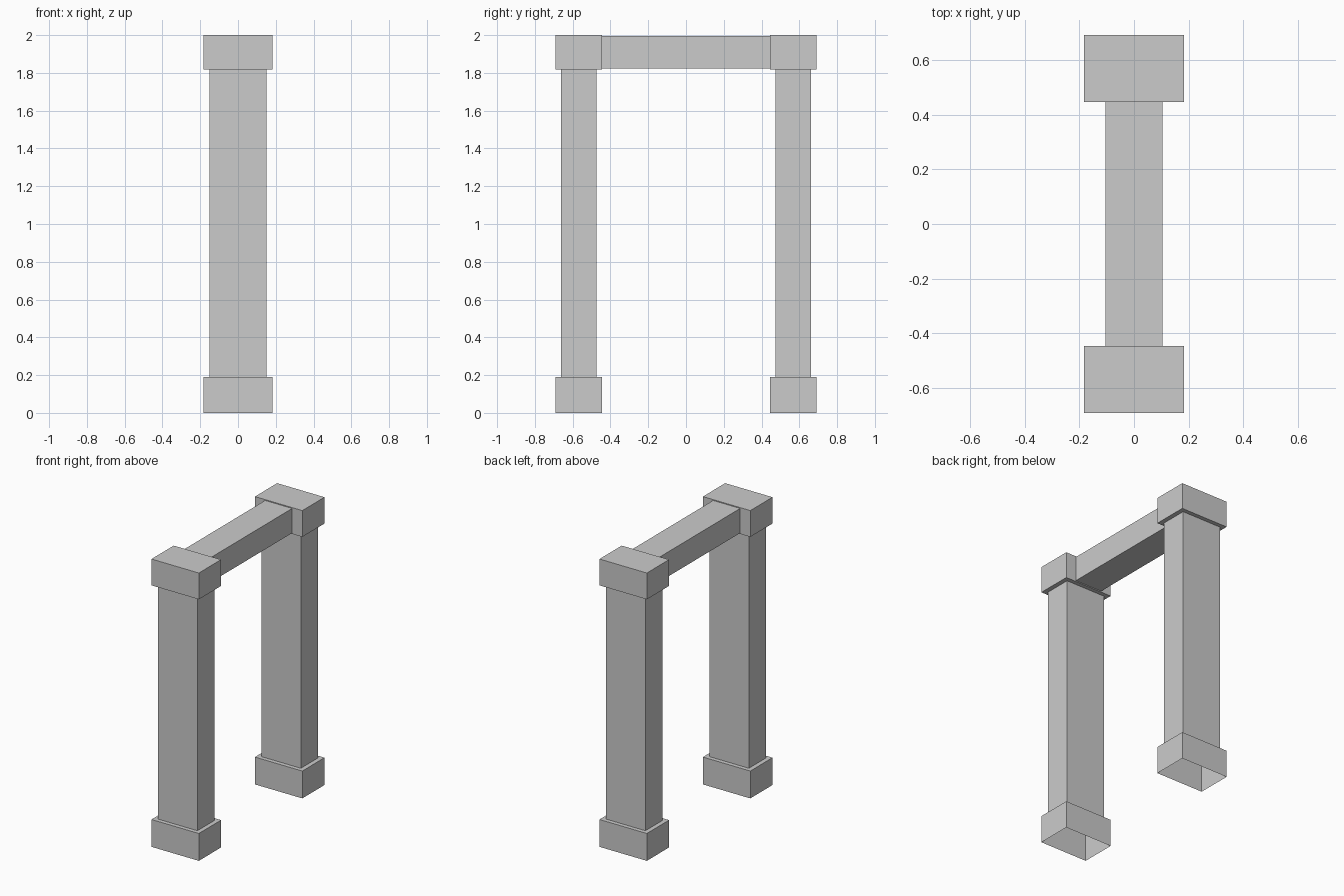
import bpy, bmesh

cube = bpy.data.objects.get("Cube")
if cube:
    bpy.data.objects.remove(cube, do_unlink=True)

# Single plain stone colour
GREY = (0.6, 0.6, 0.6, 1.0)
stone = bpy.data.materials.new("stone_grey")
stone.use_nodes = True
stone.diffuse_color = GREY
stone.node_tree.nodes["Principled BSDF"].inputs["Base Color"].default_value = GREY


def stacked_block(name, sections, y=0.0, open_bottom=False):
    """Join rectangular sections (half width, half depth, height) from bottom to top."""
    bm = bmesh.new()
    rings = [[bm.verts.new((sx * hx, sy * hy, z))
              for sx, sy in ((-1, -1), (1, -1), (1, 1), (-1, 1))]
             for hx, hy, z in sections]
    for low, high in zip(rings, rings[1:]):
        for i in range(4):
            j = (i + 1) % 4
            bm.faces.new((low[i], low[j], high[j], high[i]))
    bm.faces.new(rings[-1])
    if not open_bottom:
        bm.faces.new(rings[0][::-1])
    mesh = bpy.data.meshes.new(name)
    bm.to_mesh(mesh)
    bm.free()
    mesh.materials.append(stone)
    obj = bpy.data.objects.new(name, mesh)
    obj.location.y = y
    bpy.context.collection.objects.link(obj)
    return obj


# Pillars: plinth, shaft and capital in one hollow shell, open underneath
wide = (0.182, 0.122)
slim = (0.151, 0.093)
BASE_TOP, CAP_BOTTOM, TOP = 0.19, 1.817, 2.0
pillar = [(*wide, 0), (*wide, BASE_TOP), (*slim, BASE_TOP),
          (*slim, CAP_BOTTOM), (*wide, CAP_BOTTOM), (*wide, TOP)]
for name, side in (("front_pillar", -1), ("back_pillar", 1)):
    stacked_block(name, pillar, y=side * 0.568, open_bottom=True)

# Lintel beam between the capitals, set just below their tops
beam = (0.104, 0.46)
stacked_block("lintel_beam", [(*beam, 1.823), (*beam, 1.994)])
